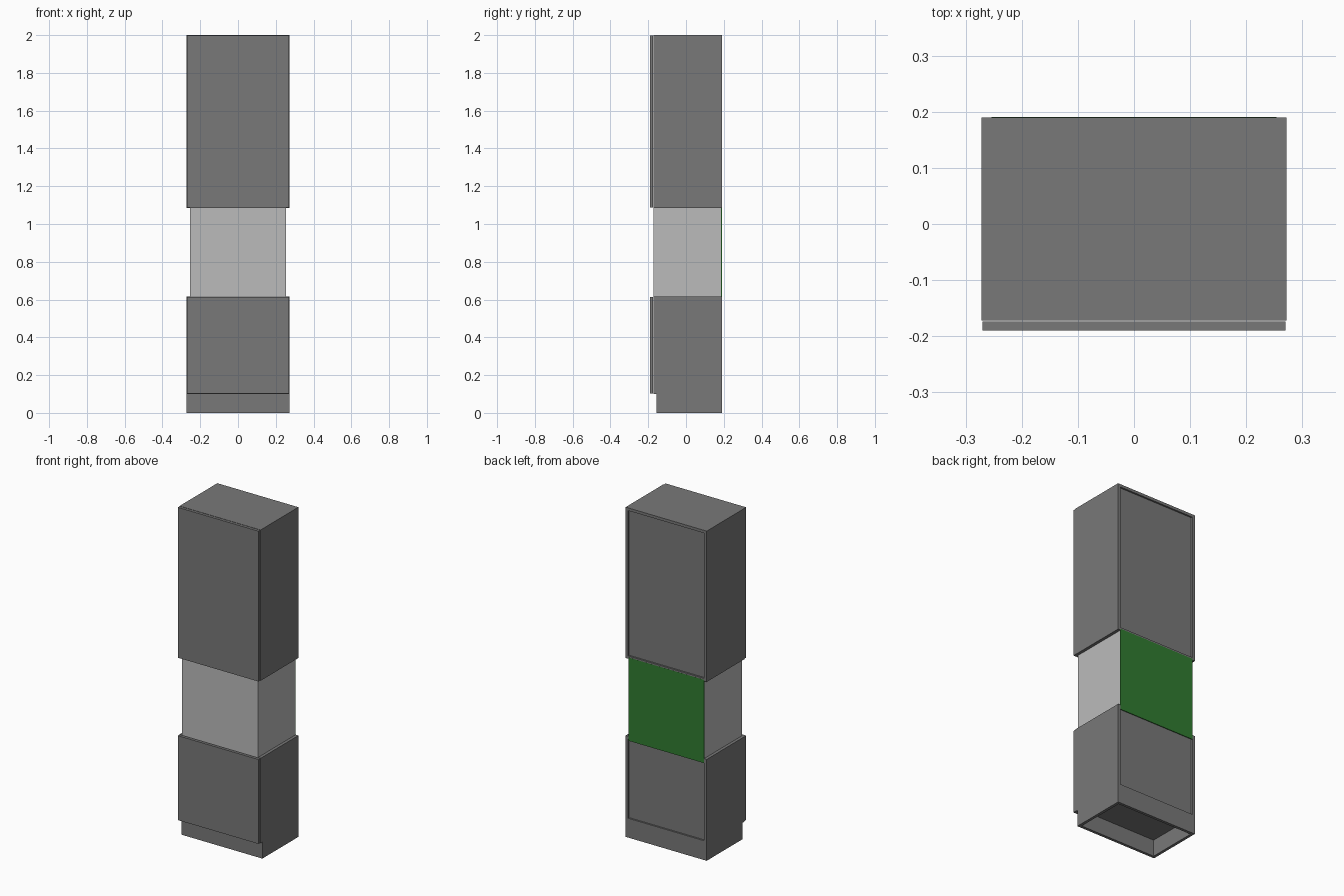
import bpy

if "Cube" in bpy.data.objects:
    bpy.data.objects.remove(bpy.data.objects["Cube"])

W = 0.272              # half width
T = 0.017              # panel thickness
FRONT, BACK = -0.172, 0.19
RECESS = 0.01          # back panel inset


def box(name, x, y, z, mat=None):
    """Axis-aligned box from (min, max) pairs."""
    bpy.ops.mesh.primitive_cube_add(
        size=1, location=[(a + b) / 2 for a, b in (x, y, z)])
    ob = bpy.context.object
    ob.name = name
    ob.scale = [b - a for a, b in (x, y, z)]
    bpy.ops.object.transform_apply(location=False, rotation=False, scale=True)
    if mat:
        ob.data.materials.append(mat)
    return ob


def material(name, colour):
    m = bpy.data.materials.new(name)
    m.diffuse_color = (*colour, 1)
    m.use_nodes = True
    m.node_tree.nodes["Principled BSDF"].inputs["Base Color"].default_value = m.diffuse_color
    return m


dark = material("dark_grey", (0.19, 0.19, 0.19))
light = material("light_grey", (0.5, 0.5, 0.5))
green = material("green", (0.03, 0.2, 0.03))


def cabinet(name, z0, z1):
    """Carcass of panels with a recessed back and an overlay door."""
    inner = (-W + T, W - T)
    depth = (FRONT, BACK)
    for side, s in (("left", -1), ("right", 1)):
        box(f"{name}_{side}_side", sorted((s * W, s * (W - T))), depth, (z0, z1), dark)
    box(f"{name}_bottom", inner, depth, (z0, z0 + T), dark)
    box(f"{name}_top", inner, depth, (z1 - T, z1), dark)
    box(f"{name}_back", inner, (BACK - RECESS - 0.006, BACK - RECESS),
        (z0 + T, z1 - T), dark)
    box(f"{name}_door", (-0.27, 0.27), (-0.19, FRONT - 0.0015),
        (z0 + 0.002, z1 - 0.001), dark)


# Two cupboards
cabinet("lower_cabinet", 0.1, 0.615)
cabinet("upper_cabinet", 1.085, 2.0)

# Appliance housing between the cupboards, with its green back
box("appliance_body", (-0.254, 0.254), (FRONT, 0.186), (0.615, 1.085), light)
box("appliance_back", (-0.254, 0.254), (0.186, 0.1905), (0.588, 1.093), green)

# Open plinth frame
PF = -0.155
for side, s in (("left", -1), ("right", 1)):
    box(f"plinth_{side}", sorted((s * W, s * (W - T))), (PF, BACK), (0, 0.1), dark)
box("plinth_front", (-W + T, W - T), (PF, PF + T), (0, 0.1), dark)
box("plinth_back", (-W + T, W - T), (BACK - T, BACK), (0, 0.1), dark)
